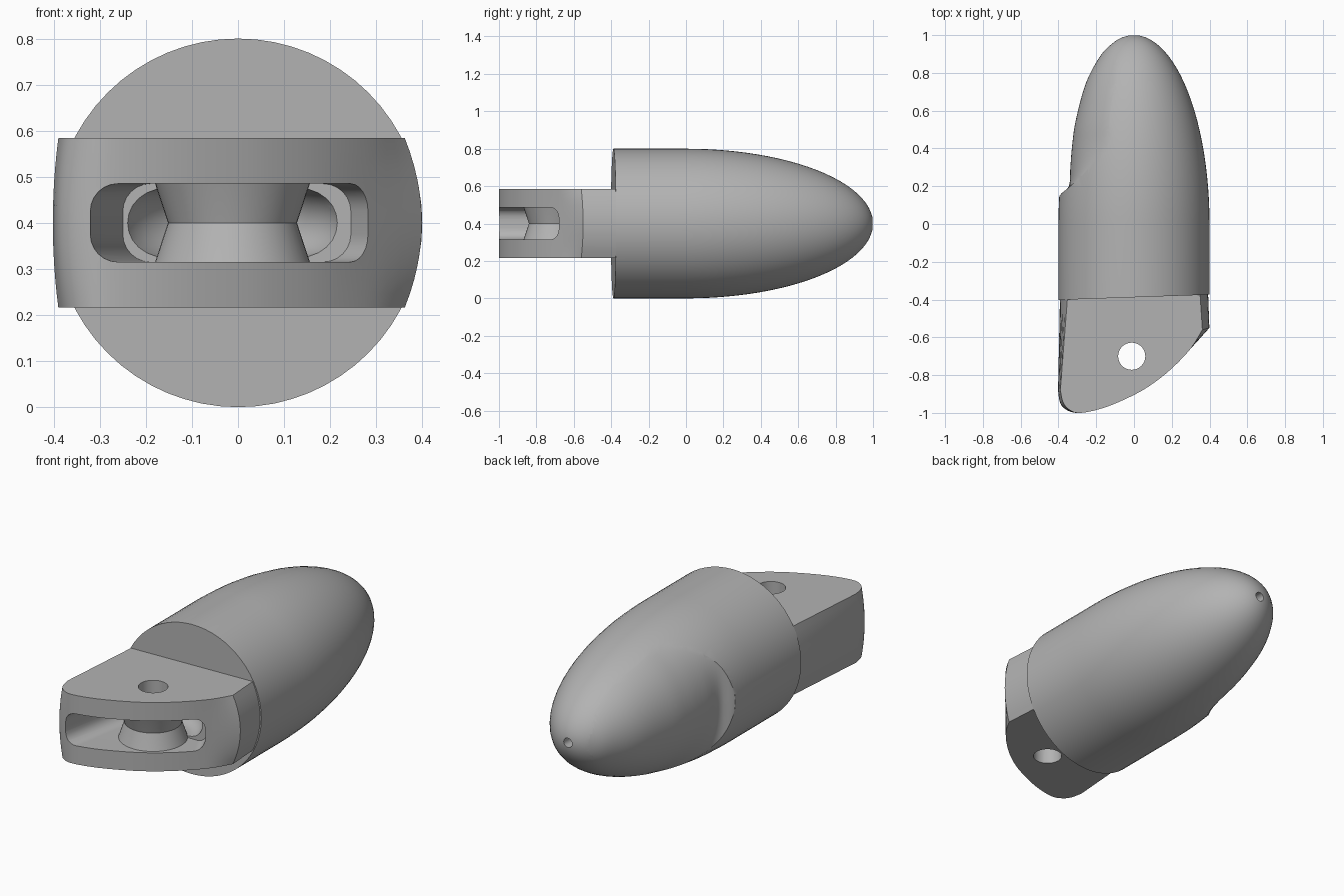
import bpy, bmesh, math
from math import sin, cos, pi, sqrt

if "Cube" in bpy.data.objects:
    bpy.data.objects.remove(bpy.data.objects["Cube"])

MID = 0.4            # height of the long axis, also the body radius
PIN = (-0.012, -0.7)  # centre of the pin hole

grey = bpy.data.materials.new("plain grey")
grey.use_nodes = True
grey.diffuse_color = (0.45, 0.45, 0.45, 1)
grey.node_tree.nodes["Principled BSDF"].inputs["Base Color"].default_value = (0.45, 0.45, 0.45, 1)


def loft(name, rings, close=False):
    """Skin equal-length rings; cap both ends, or join last to first."""
    bm = bmesh.new()
    loops = [[bm.verts.new(p) for p in ring] for ring in rings]
    n = len(rings[0])
    pairs = list(zip(loops, loops[1:]))
    if close:
        pairs.append((loops[-1], loops[0]))
    for a, b in pairs:
        for i in range(n):
            j = (i + 1) % n
            bm.faces.new((a[i], a[j], b[j], b[i]))
    if not close:
        bm.faces.new(loops[0])
        bm.faces.new(loops[-1])
    bmesh.ops.recalc_face_normals(bm, faces=bm.faces)
    mesh = bpy.data.meshes.new(name)
    bm.to_mesh(mesh)
    bm.free()
    mesh.materials.append(grey)
    ob = bpy.data.objects.new(name, mesh)
    bpy.context.collection.objects.link(ob)
    return ob


def select(ob):
    bpy.ops.object.select_all(action='DESELECT')
    ob.select_set(True)
    bpy.context.view_layer.objects.active = ob


def cut(ob, cutter):
    select(ob)
    mod = ob.modifiers.new("cut", 'BOOLEAN')
    mod.operation, mod.solver, mod.object = 'DIFFERENCE', 'EXACT', cutter
    bpy.ops.object.modifier_apply(modifier=mod.name)
    bpy.data.objects.remove(cutter)


def smooth(ob, angle=28):
    select(ob)
    bpy.ops.object.shade_smooth_by_angle(angle=math.radians(angle))


def circle(r, n):
    return [(r * cos(2 * pi * i / n), r * sin(2 * pi * i / n)) for i in range(n)]


def radius(y):
    return MID if y < 0 else MID * sqrt(max(0, 1 - y * y))


def spline(pts, steps):
    """Catmull-Rom through tuples of any size."""
    p = [pts[0]] + pts + [pts[-1]]
    out = []
    for i in range(1, len(p) - 2):
        for s in range(steps):
            t = s / steps
            out.append(tuple(
                b + t * (c - a) / 2 + t * t * (a - 2.5 * b + 2 * c - d / 2)
                + t ** 3 * (3 * b - a - 3 * c + d) / 2
                for a, b, c, d in zip(*p[i - 1:i + 3])))
    return out + [pts[-1]]


# Bullet body: short cylinder with a slightly slanted end, then a long rounded nose
rings = [[(x, -0.388 + 0.035 * x, MID + z) for x, z in circle(MID, 64)]]
for k in range(25):
    y = sin(k / 24 * 0.985 * pi / 2)
    rings.append([(x, y, MID + z) for x, z in circle(radius(y), 64)])
rings.append([(x, 1.0, MID + z) for x, z in circle(0.004, 64)])
body = loft("body", rings)

# Shallow tongue-shaped scoop on one flank: (y, half height, deepest x)
stations = [(0.15, 0.05, -0.394), (0.2, 0.2, -0.345), (0.3, 0.3, -0.337),
            (0.42, 0.335, -0.327), (0.55, 0.307, -0.308), (0.75, 0.245, -0.253),
            (0.9, 0.146, -0.171), (0.97, 0.02, -0.0967)]
rings = []
for y, h, deep in spline(stations, 5):
    edge = -sqrt(max(0, radius(y) ** 2 - h * h))
    sag = max(edge - deep, 0.0005)
    r = (h * h + sag * sag) / (2 * sag)
    half = math.atan2(h, r - sag)
    arc = [half * (1 - i / 12) for i in range(25)]
    ring = [(edge - sag + r - r * cos(a), y, MID + r * sin(a)) for a in arc]
    rings.append(ring + [(-0.7, y, MID - h), (-0.7, y, MID + h)])
cut(body, loft("scoop_cutter", rings))

# Small axial hole in the nose tip
cut(body, loft("tip_cutter", [[(x, y, MID + z) for x, z in circle(0.025, 20)]
                              for y in (0.8, 1.1)]))
smooth(body)

# Flat lug: outline at mid height and at the flat faces, bulging between them
front = [(-0.28, -1.0), (-0.15, -0.97), (0, -0.905), (0.1, -0.845), (0.2, -0.765), (0.3, -0.66)]
middle = [(-0.39, -0.3), (-0.402, -0.88), (-0.39, -0.95), (-0.35, -0.988)] + front \
    + [(0.399, -0.55), (0.39, -0.3)]
flat = [(-0.345, -0.3), (-0.39, -0.88), (-0.375, -0.945), (-0.34, -0.985)] + front \
    + [(0.362, -0.56), (0.345, -0.3)]


def outline(pts):
    return [pts[0]] + spline(pts[1:-1], 4) + [pts[-1]]


rings = []
for i in range(13):
    t = i / 6 - 1
    rings.append([(m[0] + (f[0] - m[0]) * t * t, m[1] + (f[1] - m[1]) * t * t, MID + 0.184 * t)
                  for m, f in zip(outline(middle), outline(flat))])
lug = loft("lug", rings)


# Tapered slot with rounded corners, opening at the front of the lug
def slot_ring(y, x0, x1, h=0.085, r=0.06):
    ring = []
    for q, (cx, cz) in enumerate([(x1 - r, h - r), (x0 + r, h - r),
                                  (x0 + r, r - h), (x1 - r, r - h)]):
        for i in range(7):
            a = (q + i / 6) * pi / 2
            ring.append((cx + r * cos(a), y, MID + cz + r * sin(a)))
    return ring


cut(lug, loft("slot_cutter", [slot_ring(-1.05, -0.33, 0.48), slot_ring(-0.61, -0.25, 0.245)]))

# Round channel that passes behind the spool
tunnel = []
for px, py in circle(1, 48):
    tunnel.append([(PIN[0] + px * (0.17 + u), PIN[1] + py * (0.17 + u), MID + v)
                   for u, v in circle(0.075, 24)])
cut(lug, loft("channel_cutter", tunnel, close=True))

# Vertical pin hole
cut(lug, loft("pin_cutter", [[(PIN[0] + x, PIN[1] + y, z) for x, y in circle(0.072, 32)]
                             for z in (0.1, 0.7)]))
smooth(lug)

# Hourglass spool around the pin hole
profile = [(0.072, -0.095), (0.172, -0.095), (0.168, -0.085), (0.14, 0),
           (0.168, 0.085), (0.172, 0.095), (0.072, 0.095)]
spool = loft("spool", [[(PIN[0] + r * c, PIN[1] + r * s, MID + z) for r, z in profile]
                       for c, s in circle(1, 48)], close=True)
smooth(spool)
